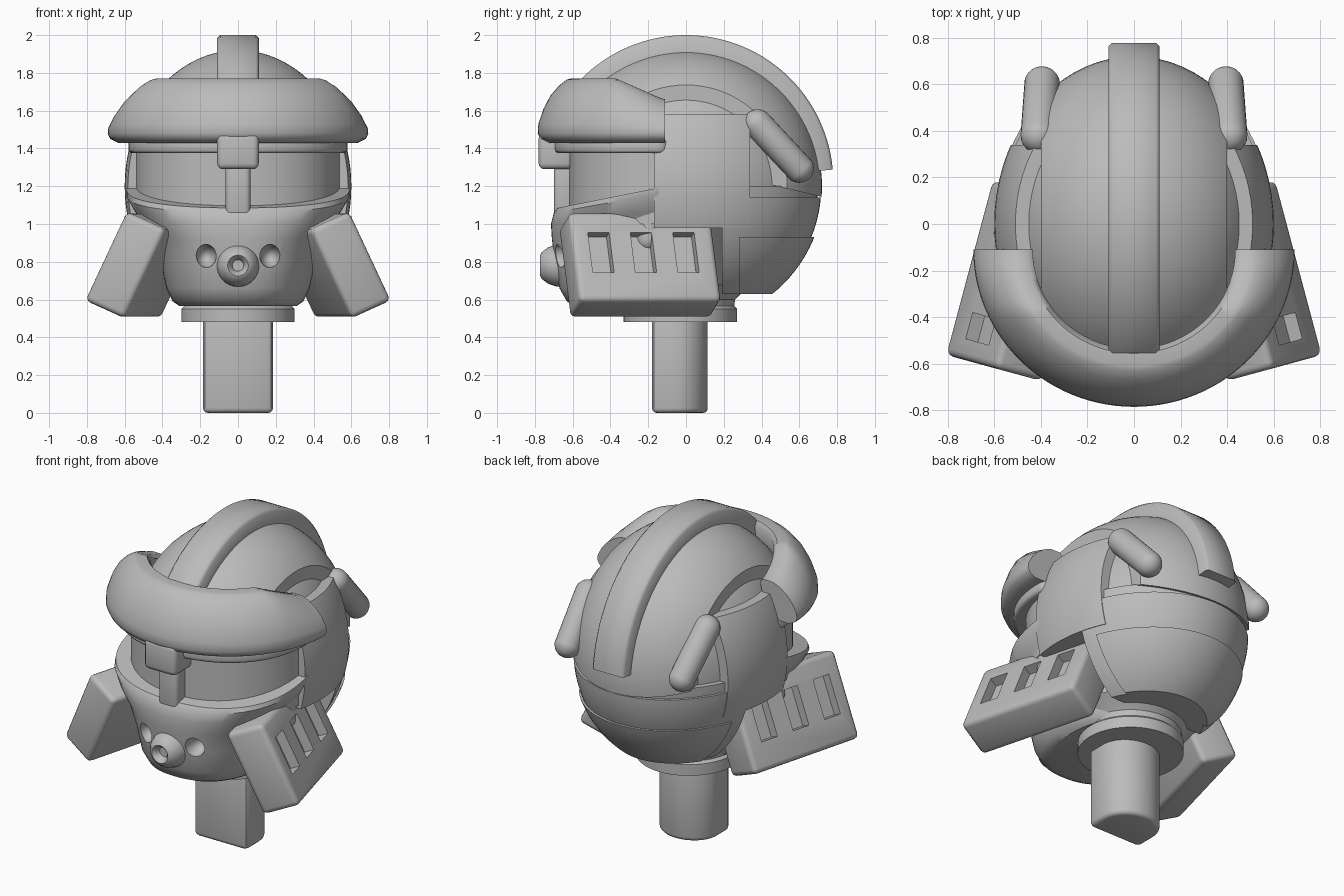
import bpy, bmesh
from math import sin, cos, pi, radians
from mathutils import Vector, Matrix

if "Cube" in bpy.data.objects:
    bpy.data.objects.remove(bpy.data.objects["Cube"], do_unlink=True)

grey = bpy.data.materials.new("plain grey")
grey.use_nodes = True
grey.diffuse_color = (0.5, 0.5, 0.5, 1)
grey.node_tree.nodes["Principled BSDF"].inputs["Base Color"].default_value = (0.5, 0.5, 0.5, 1)


def select(obj):
    bpy.ops.object.select_all(action="DESELECT")
    obj.select_set(True)
    bpy.context.view_layer.objects.active = obj


def finish(name, bm, bevel=0.0, cutter=None, angle=35):
    """Turn a bmesh into a shaded object, optionally bevelled and cut."""
    bmesh.ops.recalc_face_normals(bm, faces=bm.faces)
    mesh = bpy.data.meshes.new(name)
    bm.to_mesh(mesh)
    bm.free()
    obj = bpy.data.objects.new(name, mesh)
    bpy.context.collection.objects.link(obj)
    mesh.materials.append(grey)
    select(obj)
    if bevel:
        mod = obj.modifiers.new("bevel", "BEVEL")
        mod.width, mod.segments = bevel, 3
        mod.limit_method, mod.angle_limit = "ANGLE", radians(40)
        bpy.ops.object.modifier_apply(modifier=mod.name)
    if cutter:
        mod = obj.modifiers.new("cut", "BOOLEAN")
        mod.operation, mod.solver, mod.object = "DIFFERENCE", "EXACT", cutter
        bpy.ops.object.modifier_apply(modifier=mod.name)
        bpy.data.objects.remove(cutter, do_unlink=True)
        select(obj)
    bpy.ops.object.shade_smooth_by_angle(angle=radians(angle))
    return obj


def skin(name, rings, **kw):
    """Skin closed rings of equal length and cap both ends."""
    bm = bmesh.new()
    rows = [[bm.verts.new(p) for p in ring] for ring in rings]
    n = len(rows[0])
    for a, b in zip(rows, rows[1:]):
        for i in range(n):
            j = (i + 1) % n
            bm.faces.new((a[i], a[j], b[j], b[i]))
    bm.faces.new(rows[0])
    bm.faces.new(rows[-1])
    return finish(name, bm, **kw)


def oval(z, rx, front, back, mid=-0.1, power=2.0, slope=0.0, n=64):
    """Horizontal ring with separate front and back reach."""
    ring = []
    for i in range(n):
        a = 2 * pi * i / n
        c, s = cos(a), sin(a)
        e = 2 / power
        x = rx * abs(c) ** e * (1 if c > 0 else -1)
        y = mid + abs(s) ** e * ((back - mid) if s > 0 else (front - mid))
        ring.append((x, y, z + slope * (y - front)))
    return ring


def shell(name, scale, cuts):
    """Skull ellipsoid trimmed by planes given as (point, outward normal)."""
    bm = bmesh.new()
    bmesh.ops.create_uvsphere(bm, u_segments=72, v_segments=48, radius=scale)
    bmesh.ops.transform(bm, matrix=Matrix.Translation((0, 0, 1.2)) @ Matrix.Diagonal((0.6, 0.72, 0.72, 1)),
                        verts=bm.verts)
    for point, normal in cuts:
        bmesh.ops.bisect_plane(bm, geom=bm.verts[:] + bm.edges[:] + bm.faces[:],
                               plane_co=point, plane_no=normal, clear_outer=True)
        bmesh.ops.holes_fill(bm, edges=[e for e in bm.edges if e.is_boundary], sides=0)
    return finish(name, bm)


def add_box(bm, center, cols):
    """Box from three full-length edge vectors."""
    m = Matrix([Vector(c) for c in cols]).transposed().to_4x4()
    bmesh.ops.create_cube(bm, size=1, matrix=Matrix.Translation(center) @ m)


def box(name, center, size, bevel):
    bm = bmesh.new()
    add_box(bm, center, [(size[0], 0, 0), (0, size[1], 0), (0, 0, size[2])])
    return finish(name, bm, bevel)


def capsule(name, a, b, r):
    """Round-ended rod."""
    a, b = Vector(a), Vector(b)
    bm = bmesh.new()
    bmesh.ops.create_uvsphere(bm, u_segments=24, v_segments=16, radius=r)
    half = (b - a).length / 2
    for v in bm.verts:
        v.co.z += half if v.co.z > 0 else -half
    rot = (b - a).to_track_quat("Z", "Y").to_matrix().to_4x4()
    bmesh.ops.transform(bm, matrix=Matrix.Translation((a + b) / 2) @ rot, verts=bm.verts)
    return finish(name, bm)


X, Y, Z = Vector((1, 0, 0)), Vector((0, 1, 0)), Vector((0, 0, 1))

# Skull: recessed core, raised crown, ear panels and two neck guard plates
shell("skull_core", 0.92, [(-0.3 * Y, -Y), (0.98 * Z, -Z)])
shell("crown", 1.0, [(0.4 * X, X), (-0.4 * X, -X),
                     (Vector((0, -0.6, 1.46)), Vector((0, -0.24, -1)))])
shell("ear_panels", 1.0, [(-0.17 * Y, -Y), (0.34 * Y, Y), (1.58 * Z, Z), (0.98 * Z, -Z)])
shell("upper_neck_guard", 0.995, [(0.19 * Y, -Y), (1.14 * Z, Z), (0.63 * Z, -Z)])
shell("rear_band", 0.97, [(0.3 * Y, -Y), (1.2 * Z, Z), (1.1 * Z, -Z)])
shell("lower_neck_guard", 1.015, [(0.28 * Y, -Y), (0.93 * Z, Z), (0.63 * Z, -Z)])

# Crest strip over the crown
rings = []
for k in range(49):
    a = radians(5 + 136 * k / 48)
    rings.append([(x, r * cos(a), 1.22 + r * sin(a)) for x, r in
                  ((-0.11, 0.66), (-0.11, 0.765), (-0.095, 0.78), (0.095, 0.78), (0.11, 0.765), (0.11, 0.66))])
skin("crest", rings, angle=50)

# Brow band, swept around the front and dropping towards its ends
profile = ((0.92, 1.43), (0.98, 1.45), (1, 1.48), (0.995, 1.53), (0.955, 1.61), (0.9, 1.68), (0.83, 1.735),
           (0.77, 1.765), (0.74, 1.77), (0.66, 1.77), (0.63, 1.74), (0.66, 1.6), (0.76, 1.43))
rings = []
for k in range(57):
    a = pi + pi * k / 56
    ring = []
    for s, z in profile:
        x, y = 0.69 * s * cos(a), -0.11 + 0.675 * s * sin(a)
        drop = 0.11 * min(1, max(0, (y + 0.37) / 0.25)) * max(0, (z - 1.47) / 0.3)
        ring.append((x, y, z - drop))
    rings.append(ring)
skin("brow_band", rings, angle=50)

# Forehead strip, recessed visor and nose guard
skin("forehead", [oval(z, 0.58, -0.7, 0.0, mid=-0.15, power=2.2) for z in (1.375, 1.45)], bevel=0.02)
skin("visor", [oval(z, 0.54, -0.62, 0.1, power=2.2) for z in (1.0, 1.42)])
box("brow_block", (0, -0.69, 1.385), (0.22, 0.18, 0.19), 0.03)
box("nose_guard", (0, -0.635, 1.19), (0.13, 0.13, 0.3), 0.025)

# Face mask with two breathing holes
bm = bmesh.new()
for side in (-1, 1):
    bmesh.ops.create_uvsphere(bm, u_segments=20, v_segments=14, radius=1,
                              matrix=Matrix.Translation((0.17 * side, -0.68, 0.83))
                              @ Matrix.Diagonal((0.055, 0.1, 0.062, 1)))
holes = finish("hole_cutter", bm)
holes.hide_render = True
mask = ((0.565, 0.31, -0.58, 0), (0.59, 0.345, -0.63, 0), (0.66, 0.38, -0.67, 0), (0.8, 0.41, -0.695, 0),
        (0.92, 0.46, -0.71, 0.05), (1.0, 0.54, -0.715, 0.12), (1.06, 0.59, -0.7, 0.18),
        (1.085, 0.59, -0.68, 0.2))
skin("face_mask", [oval(z, rx, f, 0.2, mid=-0.2, power=2.3, slope=s) for z, rx, f, s in mask], cutter=holes)

# Mouth nozzle: rim and recessed core, both facing forward
rings = []
for y, r in ((-0.6, 0.12), (-0.69, 0.11), (-0.73, 0.096), (-0.765, 0.07), (-0.772, 0.055), (-0.755, 0.038), (-0.73, 0.03)):
    rings.append([(r * cos(2 * pi * i / 32), y, 0.78 + r * sin(2 * pi * i / 32)) for i in range(32)])
skin("mouth_nozzle", rings)

# Slotted cheek flaps, flared forward and outward, plus horns and pivots
for side, label in ((1, "left"), (-1, "right")):
    def m(x, y, z):
        return Vector((side * x, y, z))
    back, up, out = m(-0.2, 0.75, 0), m(-0.22, -0.06, 0.47), m(0.21, 0.057, 0.095)
    corner = m(0.815, -0.56, 0.595)
    bm = bmesh.new()
    for t in (0.19, 0.49, 0.79):
        add_box(bm, corner + back * t + up * 0.54, [back * 0.15, up * 0.45, out * 0.5])
    slots = finish("slot_cutter", bm)
    slots.hide_render = True
    bm = bmesh.new()
    add_box(bm, corner + back / 2 + up / 2 - out / 2, [back, up, out])
    finish(label + "_cheek_flap", bm, 0.03, slots)
    capsule(label + "_horn", m(0.41, 0.38, 1.53), m(0.395, 0.6, 1.295), 0.077)
    capsule(label + "_flap_pivot", m(0.46, -0.2, 0.92), m(0.46, -0.2, 1.02), 0.07)

# Neck collar and flat-fronted post
collar = ((0.48, 0.3), (0.55, 0.3), (0.565, 0.285), (0.6, 0.29), (0.63, 0.32), (0.68, 0.38))
skin("neck_collar", [oval(z, r, -0.03 - r, -0.03 + r, mid=-0.03) for z, r in collar])
outline = [(0.185 * cos(pi * i / 24), -0.05 + 0.165 * sin(pi * i / 24)) for i in range(25)]
outline += [(-0.185, -0.15), (-0.175, -0.17), (-0.155, -0.18), (0.155, -0.18), (0.175, -0.17), (0.185, -0.15)]
skin("neck_post", [[(x, y, z) for x, y in outline] for z in (0, 0.52)], bevel=0.025)
